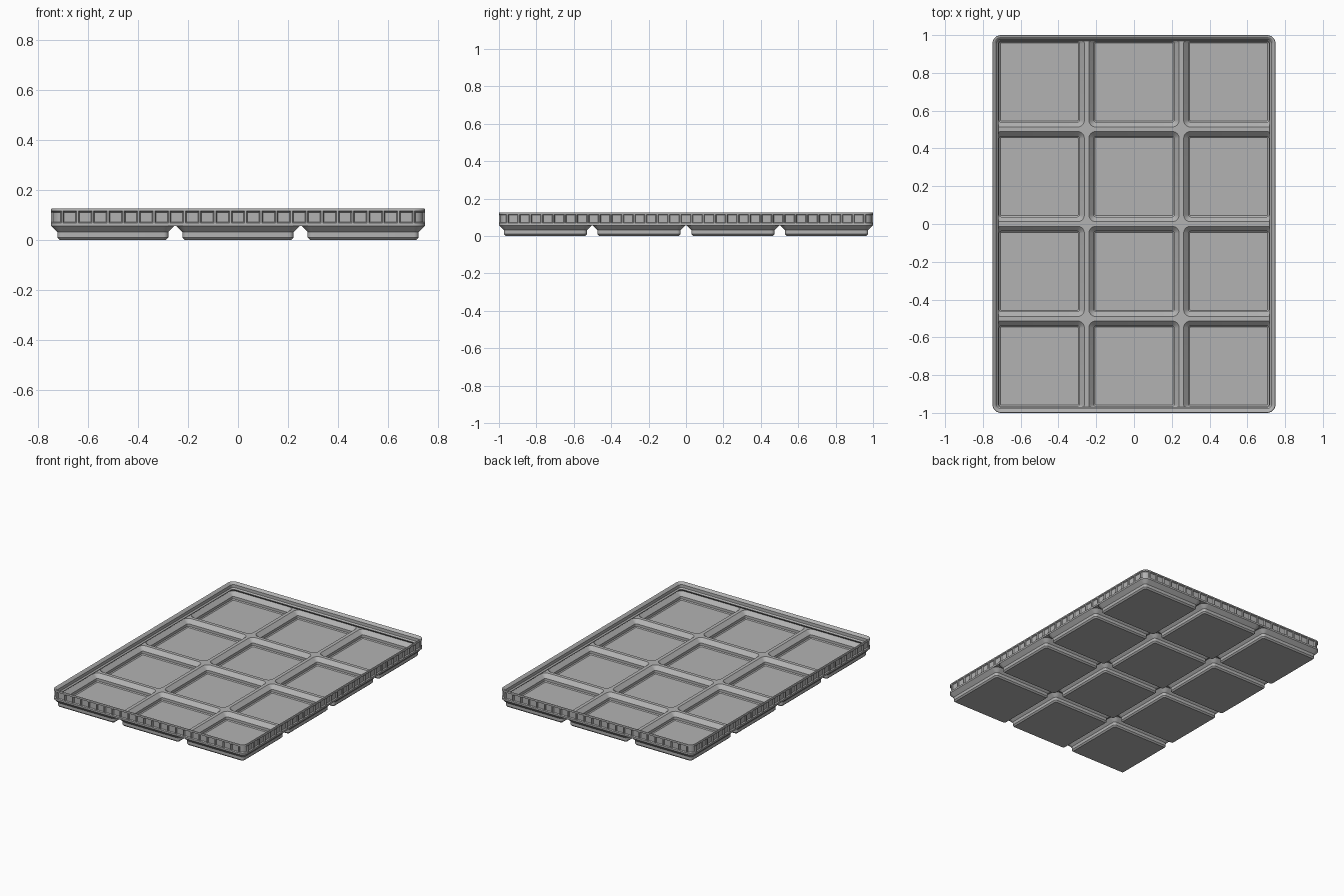
import bpy, bmesh, math

if "Cube" in bpy.data.objects:
    bpy.data.objects.remove(bpy.data.objects["Cube"])

U = 2 / 167.5                # scale: small working units to scene units
PITCH, NX, NY = 42, 3, 4
HX, HY, R = 62.75, 83.75, 3.75
DECK = 5.2                   # height of the ridge tops

grey = bpy.data.materials.new("mid grey")
grey.diffuse_color = (0.45, 0.45, 0.45, 1)
grey.use_nodes = True
grey.node_tree.nodes["Principled BSDF"].inputs["Base Color"].default_value = grey.diffuse_color


def make(name, bm):
    bmesh.ops.remove_doubles(bm, verts=bm.verts, dist=0.00002)
    bmesh.ops.recalc_face_normals(bm, faces=bm.faces)
    mesh = bpy.data.meshes.new(name)
    bm.to_mesh(mesh)
    bm.free()
    mesh.materials.append(grey)
    ob = bpy.data.objects.new(name, mesh)
    bpy.context.collection.objects.link(ob)
    return ob


def bridge(bm, a, b):
    n = len(a)
    for i in range(n):
        j = (i + 1) % n
        bm.faces.new((a[i], a[j], b[j], b[i]))


def rounded(half, r, steps=6):
    """Counter-clockwise rounded square with the signs of each corner."""
    pts = []
    for k, (sx, sy) in enumerate(((1, 1), (-1, 1), (-1, -1), (1, -1))):
        for i in range(steps + 1):
            a = math.pi / 2 * (k + i / steps)
            pts.append((sx * (half - r) + r * math.cos(a),
                        sy * (half - r) + r * math.sin(a), sx, sy))
    return pts


# Stepped hollow feet, joined by the ridges between them
# Rings: half width, corner radius, height, extends to the cell border
RINGS = [(17.8, 0.8, 0, 0), (18.6, 1.6, 0.8, 0), (18.6, 1.6, 2.6, 0),
         (20.75, 3.75, 4.75, 0), (21, 0.001, 4.75, 1), (21, 0.001, DECK, 1),
         (20, 3.0, DECK, 0), (17.8, 0.9, 3.0, 0), (17.8, 0.9, 1.5, 0),
         (17.3, 0.5, 1.0, 0)]
bm = bmesh.new()
for ix in range(NX):
    for iy in range(NY):
        cx, cy = (ix - (NX - 1) / 2) * PITCH, (iy - (NY - 1) / 2) * PITCH
        loops = []
        for half, r, z, border in RINGS:
            curved = rounded(20.75, R)
            loop = []
            for i, (x, y, sx, sy) in enumerate(rounded(half, r)):
                if border and abs(cx + sx * 21) > HX and abs(cy + sy * 21) > HY:
                    x, y = curved[i][:2]
                px = max(-HX, min(HX, cx + x))
                py = max(-HY, min(HY, cy + y))
                loop.append(bm.verts.new((px * U, py * U, z * U)))
            loops.append(loop)
        for a, b in zip(loops, loops[1:]):
            bridge(bm, a, b)
        bm.faces.new(loops[0][::-1])
        bm.faces.new(loops[-1])
bmesh.ops.remove_doubles(bm, verts=bm.verts, dist=0.00002)
# Open the hidden joints between neighbouring cells
hidden = []
for f in bm.faces:
    c = f.calc_center_median() / U
    inside = abs(c.x) < HX - 0.1 and abs(c.y) < HY - 0.1
    corner = abs(c.x) > HX - R and abs(c.y) > HY - R
    zs = [v.co.z / U for v in f.verts]
    if inside and not corner and min(zs) > 4.7 and max(zs) < DECK + 0.01 \
            and max(zs) - min(zs) > 0.4:
        hidden.append(f)
bmesh.ops.delete(bm, geom=hidden, context='FACES')
make("hollow_feet", bm)

# Perimeter stations: corner centre, normal angle, slide along side, recessed
stations = []


def panel(t0, t1, place, cuts):
    rib, flare = 0.3, 0.35
    stations.append(place(t0 + rib) + (0,))
    for i in range(cuts + 1):
        a, b = t0 + rib + flare, t1 - rib - flare
        stations.append(place(a + (b - a) * i / cuts) + (1,))
    stations.append(place(t1 - rib) + (0,))


for k, (sx, sy) in enumerate(((1, 1), (-1, 1), (-1, -1), (1, -1))):
    ccx, ccy = sx * (HX - R), sy * (HY - R)
    a0 = k * math.pi / 2
    arc = R * math.pi / 2
    panel(0, arc, lambda t: (ccx, ccy, a0 + t / R), 5)
    a1 = a0 + math.pi / 2
    dx, dy = -math.sin(a1), math.cos(a1)
    length, count = (2 * (HX - R), 23) if k % 2 == 0 else (2 * (HY - R), 31)
    w = length / count
    for i in range(count):
        panel(i * w, (i + 1) * w, lambda t: (ccx + dx * t, ccy + dy * t, a1), 1)

# Rim wall with stacking lip; third value is the panel recess depth
WALL = [(0, DECK, 0), (0, 5.75, 0), (0, 6.1, 0.65), (0, 9.3, 0.65), (0, 9.65, 0),
        (0, 10.25, 0), (0.15, 10.5, 0), (0.45, 10.6, 0), (0.85, 10.5, 0),
        (1.9, 9.45, 0), (1.9, 7.7, 0), (2.6, 7.0, 0), (2.6, 6.8, 0), (0.75, DECK, 0)]
bm = bmesh.new()
loops = []
for off, z, depth in WALL:
    loop = []
    for x, y, a, rec in stations:
        d = R - off - depth * rec
        loop.append(bm.verts.new(((x + d * math.cos(a)) * U,
                                  (y + d * math.sin(a)) * U, z * U)))
    loops.append(loop)
for a, b in zip(loops, loops[1:]):
    bridge(bm, a, b)
make("ribbed_rim", bm)

# Smooth the rounded corners, keep the creases sharp
for ob in bpy.data.objects:
    ob.select_set(True)
    bpy.context.view_layer.objects.active = ob
bpy.ops.object.shade_smooth_by_angle(angle=math.radians(25))
